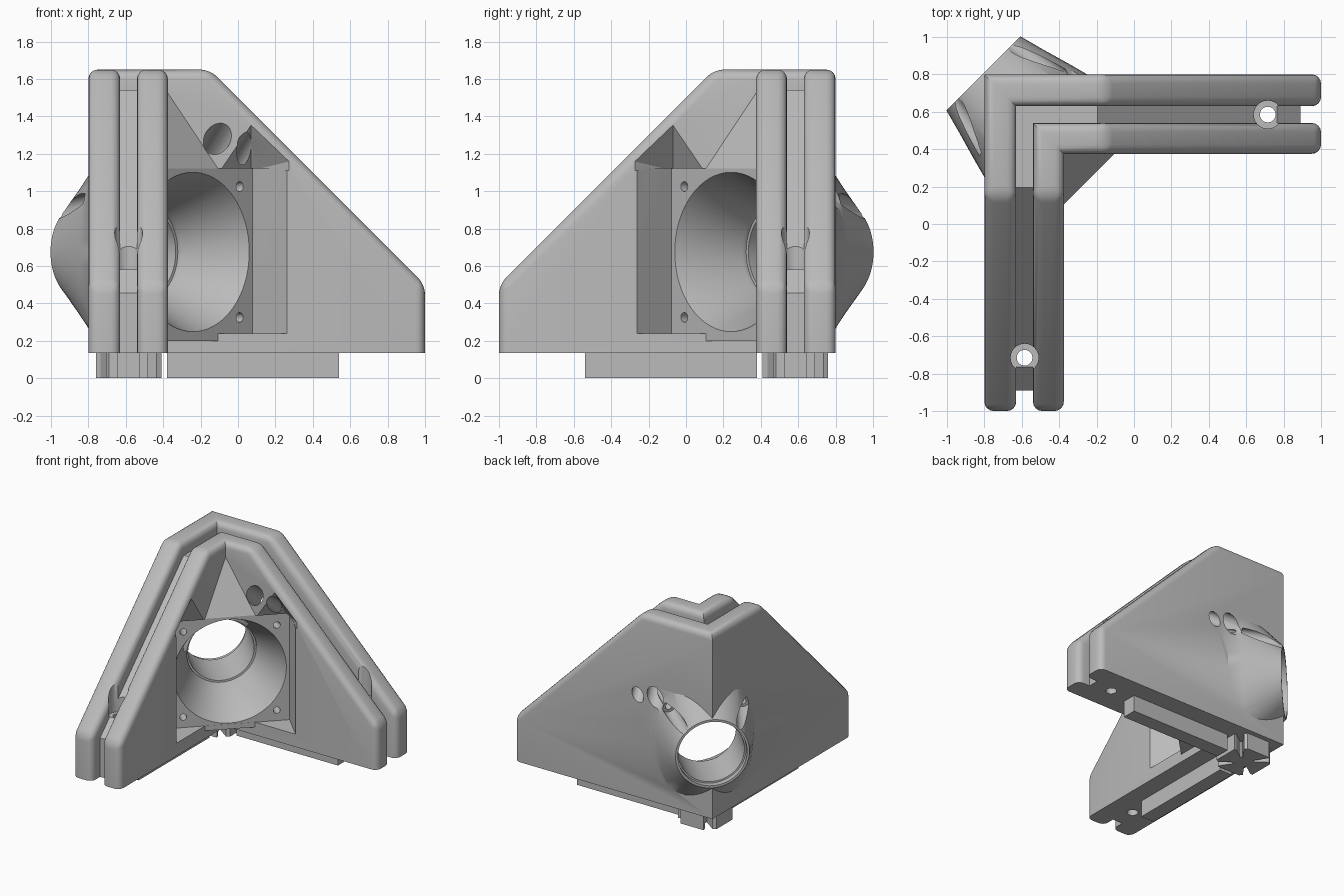
import bpy, bmesh, math
from mathutils import Vector, Matrix

if "Cube" in bpy.data.objects:
    bpy.data.objects.remove(bpy.data.objects["Cube"])

grey = bpy.data.materials.new("light_grey_plastic")
grey.use_nodes = True
colour = (0.5, 0.5, 0.5, 1)
grey.diffuse_color = colour
grey.node_tree.nodes["Principled BSDF"].inputs["Base Color"].default_value = colour

BOTTOM = 0.135
MID = 0.585      # centre line of each arm
DUCT_Z = 0.675   # height of the duct axis


def finish(name, bm):
    bmesh.ops.recalc_face_normals(bm, faces=bm.faces)
    mesh = bpy.data.meshes.new(name)
    bm.to_mesh(mesh)
    bm.free()
    mesh.materials.append(grey)
    ob = bpy.data.objects.new(name, mesh)
    bpy.context.collection.objects.link(ob)
    return ob


def diag(d, s, z):
    """Point at distance d along the corner diagonal, s across it."""
    r = math.sqrt(0.5)
    return Vector(((s - d) * r, (s + d) * r, z))


def swap(p):
    """Mirror from one arm to the other."""
    return Vector((-p[1], -p[0], p[2]))


def l_wall(name, y0, y1, end, slope, top, bevel=0):
    """L-shaped wall with sloping ends, mitred at the corner."""
    bm = bmesh.new()
    for other in (False, True):
        rows = []
        for y in (y0, y1):
            prof = [(-y, BOTTOM), (end, BOTTOM), (end, slope - end),
                    (slope - top, top), (-y, top)]
            pts = [Vector((x, y, z)) for x, z in prof]
            rows.append([bm.verts.new(swap(p) if other else p) for p in pts])
        a, b = rows
        bm.faces.new(a)
        bm.faces.new(b[::-1])
        for i in range(4):
            bm.faces.new((a[i], a[i + 1], b[i + 1], b[i]))
    bmesh.ops.remove_doubles(bm, verts=bm.verts, dist=1e-4)
    bmesh.ops.recalc_face_normals(bm, faces=bm.faces)
    if bevel:
        edges = []
        for e in bm.edges:
            p, q = (v.co for v in e.verts)
            flat_base = max(p.z, q.z) < BOTTOM + 0.01
            mitre = abs(p.x + p.y) < 0.01 and abs(q.x + q.y) < 0.01
            if not flat_base and not mitre and e.calc_face_angle(0) > 0.1:
                edges.append(e)
        bmesh.ops.bevel(bm, geom=edges, offset=bevel, segments=4, profile=0.5,
                        affect='EDGES', clamp_overlap=True)
    return finish(name, bm)


def hull(name, pts):
    bm = bmesh.new()
    for p in pts:
        bm.verts.new(p)
    res = bmesh.ops.convex_hull(bm, input=bm.verts)
    bmesh.ops.delete(bm, geom=[v for v in res["geom_interior"]
                               if isinstance(v, bmesh.types.BMVert)], context='VERTS')
    return finish(name, bm)


def loft(name, rings, n=64):
    """Elliptical rings (distance, half width, half height) on the duct axis."""
    bm = bmesh.new()
    loops = []
    for d, hs, hz in rings:
        ang = [math.tau * i / n for i in range(n)]
        loops.append([bm.verts.new(diag(d, hs * math.cos(t),
                      max(BOTTOM + 0.005, DUCT_Z + hz * math.sin(t)))) for t in ang])
    for a, b in zip(loops, loops[1:]):
        for i in range(n):
            j = (i + 1) % n
            bm.faces.new((a[i], a[j], b[j], b[i]))
    bm.faces.new(loops[0])
    bm.faces.new(loops[-1][::-1])
    return finish(name, bm)


def rod(name, p, q, r, n=24):
    p, q = Vector(p), Vector(q)
    bm = bmesh.new()
    turn = (q - p).to_track_quat('Z', 'Y').to_matrix().to_4x4()
    bmesh.ops.create_cone(bm, cap_ends=True, segments=n, radius1=r, radius2=r,
                          depth=(q - p).length,
                          matrix=Matrix.Translation((p + q) / 2) @ turn)
    return finish(name, bm)


def combine(body, tool, how):
    mod = body.modifiers.new("join", 'BOOLEAN')
    mod.operation, mod.solver, mod.object = how, 'EXACT', tool
    bpy.context.view_layer.objects.active = body
    bpy.ops.object.modifier_apply(modifier=mod.name)
    bpy.data.objects.remove(tool)


# Grooved corner bracket
body = l_wall("corner_bracket", 0.63, 0.80, 1.0, 1.5, 1.65, 0.05)
combine(body, l_wall("inner_wall", 0.375, 0.54, 1.0, 1.5, 1.65, 0.05), 'UNION')
combine(body, l_wall("groove_floor", 0.50, 0.67, 0.89, 1.345, 1.54), 'UNION')

# Duct body outside, sloped fan seat inside
combine(body, loft("duct_body", [(0.70, 0.40, 0.78), (0.85, 0.36, 0.60),
                                 (1.0, 0.317, 0.43), (1.138, 0.28, 0.28)]), 'UNION')
seat = [diag(0.34, s, z) for s in (-0.21, 0.21) for z in (0.2, 1.12)]
seat += [Vector((-0.40, 0.40, z)) for z in (0.2, 1.6)]
combine(body, hull("fan_seat", seat), 'UNION')

# Square fan pocket with a notch above each upper corner
combine(body, hull("pocket", [diag(d, s, z) for d in (-0.2, 0.341)
                              for s in (-0.45, 0.45) for z in (0.24, 1.12)]), 'DIFFERENCE')
notch = [Vector(p) for p in ((-0.1, 0.37, 1.11), (0.28, 0.37, 1.11), (0.28, 0.37, 1.16),
                             (0.07, 0.37, 1.36), (0.07, 0.54, 1.11))]
combine(body, hull("notch", notch), 'DIFFERENCE')
combine(body, hull("notch", [swap(p) for p in notch]), 'DIFFERENCE')

# Funnel and throat
combine(body, loft("funnel", [(0.30, 0.445, 0.445), (0.69, 0.265, 0.265), (0.72, 0.265, 0.265),
                              (0.721, 0.25, 0.25), (1.09, 0.25, 0.25),
                              (1.091, 0.262, 0.262), (1.2, 0.262, 0.262)]), 'DIFFERENCE')

# Screw holes, mirrored on both arms
for place in (Vector, swap):
    def drill(p, q, r):
        combine(body, rod("drill", place(p), place(q), r), 'DIFFERENCE')
    drill((0.715, MID, 0.58), (0.715, MID, 1.1), 0.075)
    drill((0.715, MID, 0), (0.715, MID, 0.7), 0.042)
    upper, exit_point = diag(0.34, 0.354, 1.025), Vector((-0.49, 0.86, 0.93))
    along = (exit_point - upper).normalized()
    drill(upper - along * 0.05, exit_point, 0.026)
    drill(exit_point - along * 0.12, exit_point + along * 0.2, 0.05)
    drill(diag(0.3, 0.354, 0.325), diag(0.5, 0.354, 0.325), 0.026)

# Slanted cable holes through one arm
run = Vector((-0.17, 0.42, -0.28))
for start, r in (((-0.11, 0.375, 1.28), 0.07), ((0.05, 0.375, 1.26), 0.05)):
    p = Vector(start)
    combine(body, rod("cable_hole", p - run * 0.4, p + run * 1.3, r), 'DIFFERENCE')

bpy.ops.object.select_all(action='DESELECT')
body.select_set(True)
bpy.context.view_layer.objects.active = body
bpy.ops.object.shade_smooth_by_angle(angle=math.radians(30))

# Locating rails and star key underneath
for name, place in (("rail_left", Vector), ("rail_front", swap)):
    hull(name, [place((x, MID + w, z)) for x in (-0.38, 0.54)
                for w in (-0.06, 0.06) for z in (0, BOTTOM + 0.002)])

bm = bmesh.new()
outline = []
for k in range(4):
    spin = Matrix.Rotation(k * math.pi / 2, 2)
    for u, v in ((0.045, -0.045), (0.15, -0.15), (0.175, -0.105), (0.175, 0.105),
                 (0.15, 0.125), (0.07, 0.045)):
        p = spin @ Vector((u, v * (0.8 if u == 0.15 else 1)))
        outline.append(bm.verts.new((p.x - MID, p.y + MID, 0)))
face = bm.faces.new(outline)
res = bmesh.ops.extrude_face_region(bm, geom=[face])
bmesh.ops.translate(bm, vec=(0, 0, BOTTOM + 0.002),
                    verts=[g for g in res["geom"] if isinstance(g, bmesh.types.BMVert)])
finish("star_key", bm)
